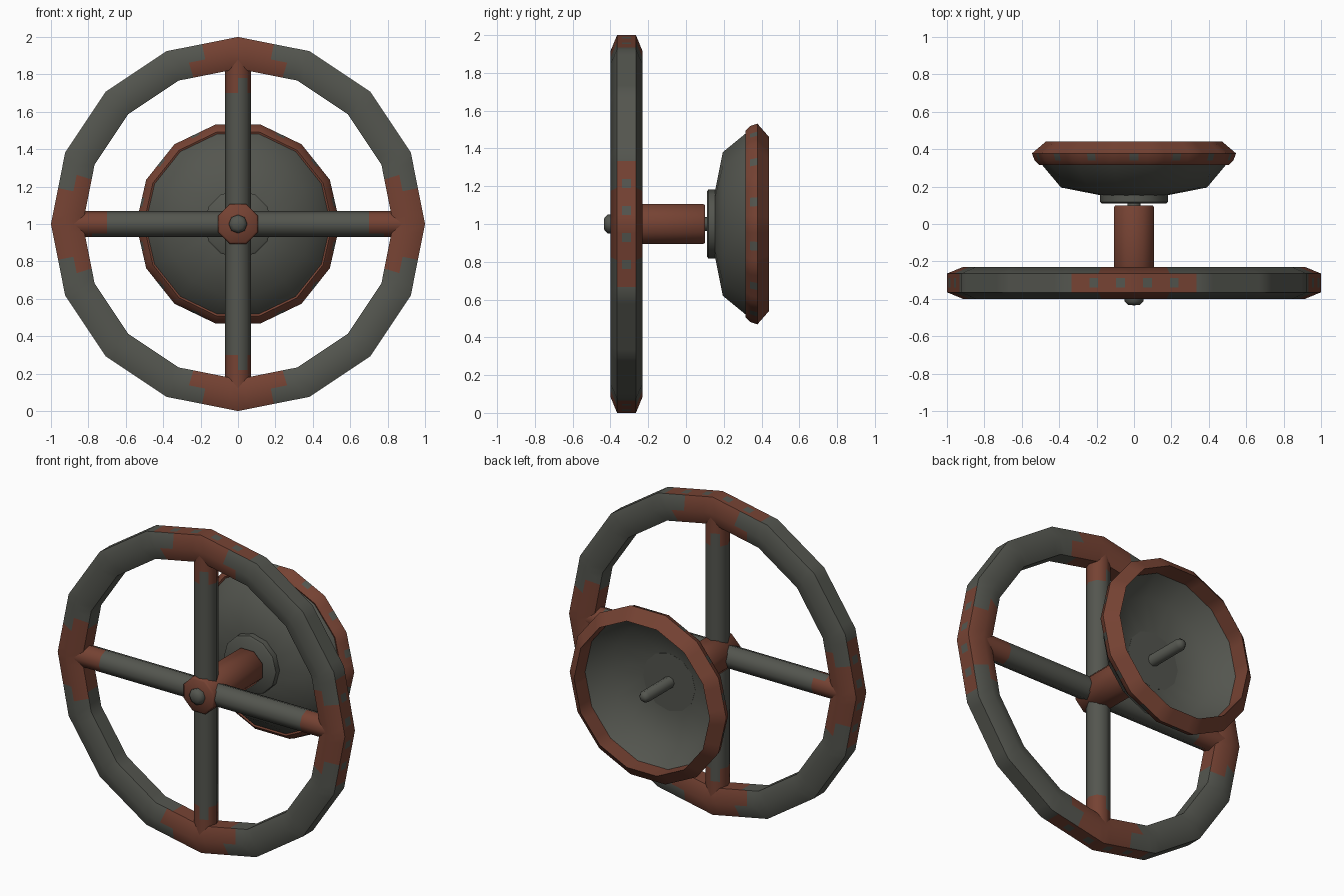
import bpy, bmesh, math
from mathutils import Vector, Matrix

if "Cube" in bpy.data.objects:
    bpy.data.objects.remove(bpy.data.objects["Cube"])

def material(name, rgb):
    m = bpy.data.materials.new(name)
    m.diffuse_color = (*rgb, 1)
    m.use_nodes = True
    m.node_tree.nodes["Principled BSDF"].inputs["Base Color"].default_value = m.diffuse_color
    return m

GREY = material("dark grey metal", (0.088, 0.092, 0.078))
RUST = material("rust brown", (0.18, 0.055, 0.033))

def lathe(name, profile, sides, phase=0.0, sub=1, closed=False, rule=lambda i, s, j: 0,
          matrix=Matrix.Translation((0, 0, 1)), angle=50):
    """Turn (radius, y) points round the y axis; sub cuts each flat side into cells.
    rule(profile index, side, cell) gives the colour: 0 grey, 1 rust."""
    bm = bmesh.new()
    step = 2 * math.pi / sides
    rows = []
    for r, y in profile:
        if r == 0:
            rows.append([bm.verts.new((0, y, 0))] * (sides * sub))
            continue
        row = []
        for s in range(sides):
            a, b = [Vector((r * math.cos(phase + k * step), y, r * math.sin(phase + k * step)))
                    for k in (s, s + 1)]
            row += [bm.verts.new(a.lerp(b, j / sub)) for j in range(sub)]
        rows.append(row)
    n = sides * sub
    for i in range(len(rows) if closed else len(rows) - 1):
        p, q = rows[i], rows[(i + 1) % len(rows)]
        for k in range(n):
            loop = list(dict.fromkeys((p[k], p[(k + 1) % n], q[(k + 1) % n], q[k])))
            f = bm.faces.new(loop)
            f.material_index = rule(i, k // sub, k % sub)
    bmesh.ops.recalc_face_normals(bm, faces=bm.faces)
    me = bpy.data.meshes.new(name)
    bm.to_mesh(me)
    bm.free()
    me.materials.append(GREY)
    me.materials.append(RUST)
    ob = bpy.data.objects.new(name, me)
    bpy.context.collection.objects.link(ob)
    ob.matrix_world = matrix
    bpy.ops.object.select_all(action='DESELECT')
    ob.select_set(True)
    bpy.context.view_layer.objects.active = ob
    bpy.ops.object.shade_smooth_by_angle(angle=math.radians(angle))
    return ob

all_rust = lambda i, s, j: 1

# Wheel ring: 16 flat sides, rust around the four spoke joints
WY = -0.315
ring = [(1.0, WY - 0.05), (1.0, WY - 0.025), (1.0, WY + 0.025), (1.0, WY + 0.05),
        (0.915, WY + 0.085), (0.83, WY + 0.05), (0.83, WY - 0.05), (0.915, WY - 0.085)]
REACH = [7, 7, 7, 4, 6, 5, 6, 4]      # rusty cells either side of a joint, per strip

def ring_rule(i, s, j):
    side = s % 4
    if side == 0:
        d = j
    elif side == 3:
        d = 7 - j
    else:
        return 0
    if i == 1 and d in (1, 4):         # bare spots on the outer band
        return 0
    return int(d < REACH[i])

lathe("wheel_ring", ring, 16, sub=8, closed=True, rule=ring_rule)

# Spokes: two crossing bars with rusty ends
R = 0.07
bar = [(0, -0.9), (R, -0.9), (R, -0.78), (R, -0.7), (R, 0.7), (R, 0.78), (R, 0.9), (0, 0.9)]

def bar_rule(i, s, j):
    if i == 3:
        return 0
    if i in (2, 4):
        return int(s % 4 != 1)
    return 1

place = Matrix.Translation((0, WY, 1))
lathe("upright_spoke", bar, 8, rule=bar_rule, matrix=place @ Matrix.Rotation(math.pi / 2, 4, 'X'))
lathe("cross_spoke", bar, 8, rule=bar_rule, matrix=place @ Matrix.Rotation(math.pi / 2, 4, 'Z'))

# Hub sleeve
lathe("hub", [(0, -0.397), (0.105, -0.397), (0.115, -0.388), (0.115, 0.09), (0.108, 0.1), (0, 0.1)],
      8, phase=math.pi / 8, rule=all_rust)

# Bolt head on the front of the hub
lathe("hub_bolt", [(0, -0.435), (0.03, -0.433), (0.05, -0.415), (0.05, -0.39), (0, -0.39)], 8)

# Axle rod running into the dish
lathe("axle_rod", [(0, -0.38), (0.036, -0.38), (0.036, 0.41), (0.022, 0.43), (0, 0.435)], 8)

# Collar at the bottom of the dish
lathe("dish_collar", [(0, 0.11), (0.172, 0.11), (0.182, 0.118), (0.182, 0.168), (0, 0.168)], 12)

# Dish: thin bowl opening to the back
lathe("dish", [(0, 0.15), (0.17, 0.152), (0.39, 0.195), (0.495, 0.32),
               (0.48, 0.33), (0.375, 0.207), (0.17, 0.165), (0, 0.163)], 14)

# Rusty rim of the dish with bare spots in the middle of each side
lathe("dish_rim", [(0.472, 0.44), (0.545, 0.378), (0.532, 0.34), (0.505, 0.315), (0.472, 0.33)],
      14, sub=5, closed=True, rule=lambda i, s, j: 0 if i == 1 and j == 2 else 1, angle=30)
